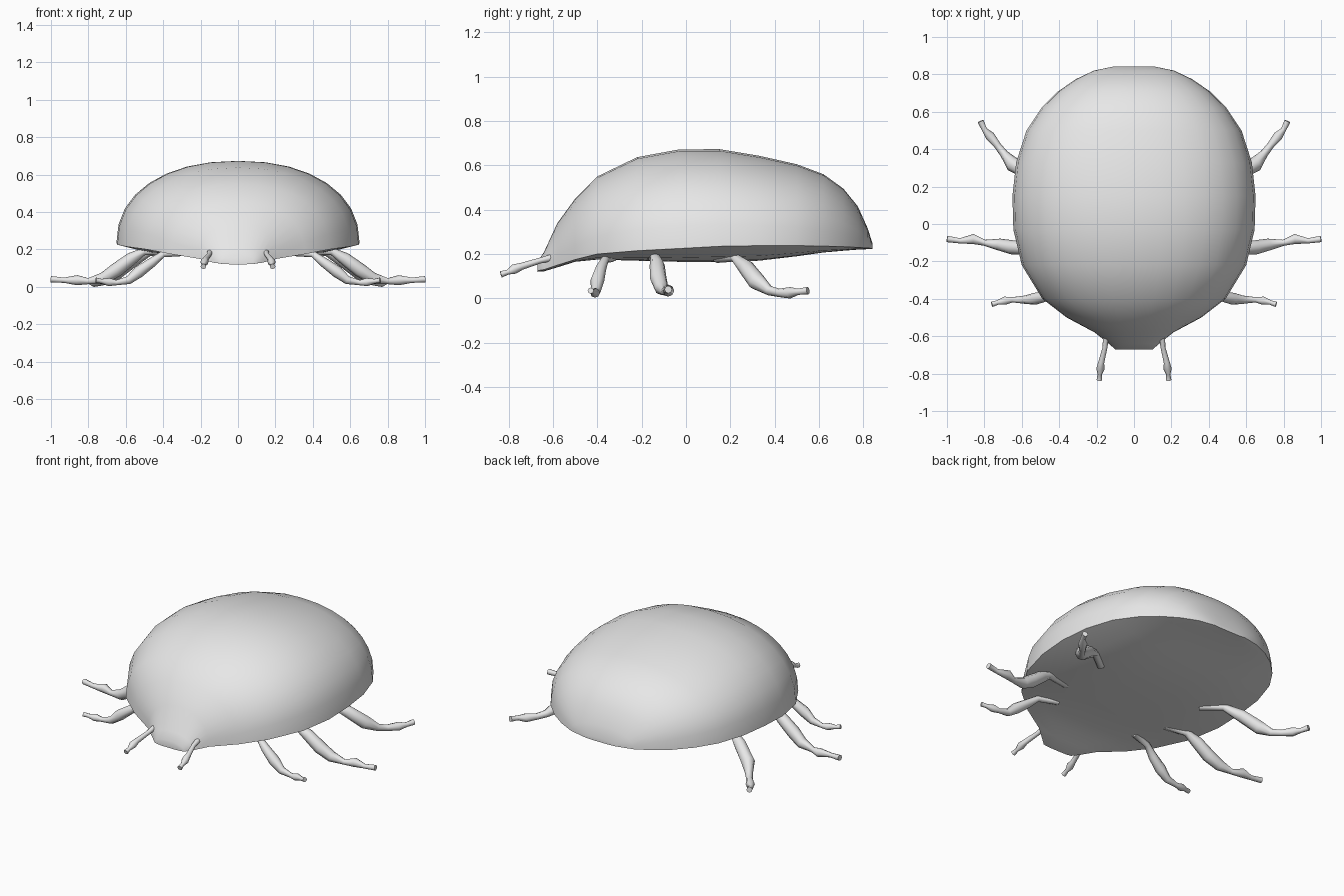
import bpy, bmesh, math
from mathutils import Vector

cube = bpy.data.objects.get("Cube")
if cube:
    bpy.data.objects.remove(cube, do_unlink=True)

grey = bpy.data.materials.new("plain_grey")
grey.use_nodes = True
grey.diffuse_color = (0.8, 0.8, 0.8, 1)
grey.node_tree.nodes["Principled BSDF"].inputs["Base Color"].default_value = (0.8, 0.8, 0.8, 1)


def loft(name, rings, angle):
    """Skin a list of closed rings, cap both ends and smooth the result."""
    bm = bmesh.new()
    loops = [[bm.verts.new(p) for p in ring] for ring in rings]
    for a, b in zip(loops, loops[1:]):
        for i in range(len(a)):
            j = (i + 1) % len(a)
            bm.faces.new((a[i], a[j], b[j], b[i]))
    bm.faces.new(loops[0])
    bm.faces.new(loops[-1])
    bmesh.ops.recalc_face_normals(bm, faces=bm.faces)
    mesh = bpy.data.meshes.new(name)
    bm.to_mesh(mesh)
    bm.free()
    mesh.materials.append(grey)
    ob = bpy.data.objects.new(name, mesh)
    bpy.context.collection.objects.link(ob)
    bpy.ops.object.select_all(action='DESELECT')
    ob.select_set(True)
    bpy.context.view_layer.objects.active = ob
    bpy.ops.object.shade_smooth_by_angle(angle=math.radians(angle))
    return ob


def body_ring(y, width, rim, top, belly, power=2.2, arc=16, under=8):
    """Domed shell over a shallow, nearly flat belly."""
    ring = []
    for i in range(arc + 1):
        c, s = math.cos(math.pi * i / arc), math.sin(math.pi * i / arc)
        x = math.copysign(abs(c) ** (2 / power), c)
        ring.append((width * x, y, rim + (top - rim) * abs(s) ** (2 / power)))
    for i in range(1, under):
        u = -1 + 2 * i / under
        ring.append((width * u, y, rim - (rim - belly) * (1 - u ** 4)))
    return ring


def tube(name, path, side, sides=8):
    """Limb of varying thickness along points of (x, y, z, radius)."""
    pts = [Vector((p[0] * side, p[1], p[2])) for p in path]
    rings = []
    for i, p in enumerate(pts):
        d = (pts[min(i + 1, len(pts) - 1)] - pts[max(i - 1, 0)]).normalized()
        u = d.cross(Vector((0, 0, 1))).normalized()
        v = d.cross(u)
        angles = [2 * math.pi * k / sides for k in range(sides)]
        rings.append([p + path[i][3] * (u * math.cos(a) + v * math.sin(a)) for a in angles])
    loft(name, rings, 60)


# Body: y, half width, rim height, top height, belly height
sections = [
    (-.67, .10, .125, .165, .12), (-.64, .135, .13, .21, .122),
    (-.58, .21, .15, .34, .14), (-.50, .36, .175, .45, .165),
    (-.40, .49, .2, .55, .175), (-.22, .60, .215, .637, .17),
    (-.03, .645, .225, .672, .165), (.15, .65, .235, .673, .165),
    (.33, .63, .238, .643, .17), (.50, .575, .238, .605, .19),
    (.62, .495, .236, .56, .207), (.71, .405, .233, .495, .215),
    (.775, .31, .23, .415, .22), (.82, .215, .227, .315, .222),
    (.842, .11, .225, .245, .222),
]
loft("body_shell", [body_ring(*s) for s in sections], 50)

# Limbs, from the belly outwards
limbs = {
    "front_leg": [
        (.28, -.33, .185, .02), (.40, -.365, .175, .018), (.46, -.385, .13, .026),
        (.53, -.40, .08, .032), (.585, -.405, .035, .022), (.65, -.405, .022, .014),
        (.69, -.41, .025, .022), (.73, -.42, .03, .012), (.76, -.43, .035, .014)],
    "middle_leg": [
        (.36, -.16, .195, .025), (.50, -.14, .19, .02), (.57, -.13, .15, .034),
        (.65, -.125, .09, .038), (.72, -.11, .045, .032), (.80, -.10, .03, .016),
        (.86, -.08, .035, .027), (.93, -.09, .035, .014), (1.0, -.08, .04, .017)],
    "rear_leg": [
        (.36, .14, .185, .025), (.47, .22, .185, .02), (.56, .27, .14, .036),
        (.65, .32, .075, .04), (.695, .375, .035, .022), (.73, .42, .025, .019),
        (.77, .47, .025, .026), (.80, .505, .03, .014), (.82, .55, .035, .017)],
    "antenna": [
        (.15, -.60, .185, .016), (.155, -.66, .17, .013), (.175, -.74, .145, .016),
        (.18, -.775, .132, .022), (.183, -.805, .118, .011), (.185, -.835, .108, .015)],
}
for part, path in limbs.items():
    for label, side in (("left", 1), ("right", -1)):
        tube(f"{part}_{label}", path, side)
